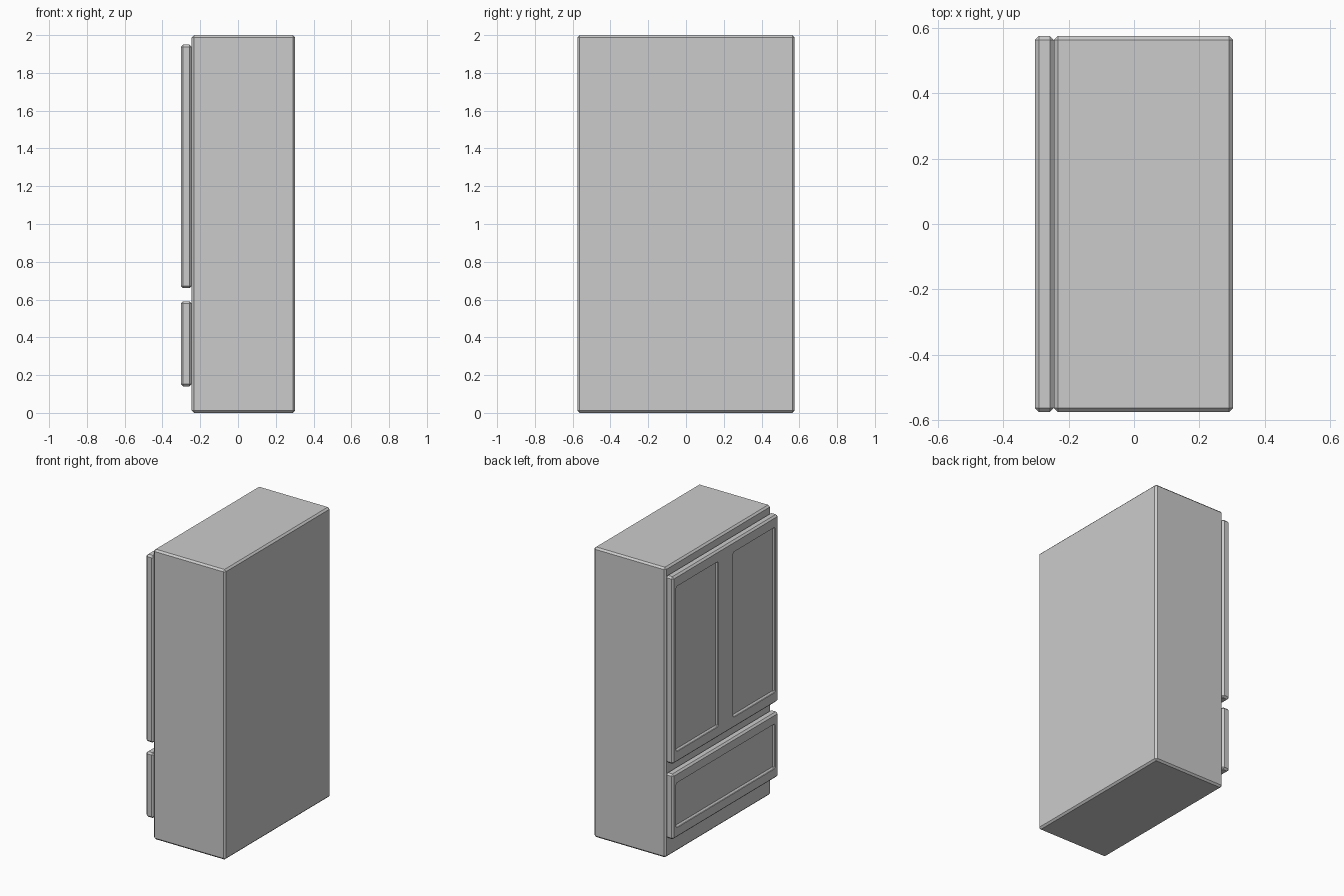
import bpy

# Remove the default object
default = bpy.data.objects.get("Cube")
if default:
    bpy.data.objects.remove(default, do_unlink=True)

# Single painted finish
grey = bpy.data.materials.new("light_grey")
grey.use_nodes = True
COLOUR = (0.6, 0.6, 0.6, 1)
grey.diffuse_color = COLOUR
grey.node_tree.nodes["Principled BSDF"].inputs["Base Color"].default_value = COLOUR

EDGE = 0.012          # chamfer on outer edges
HALF_WIDTH = 0.575    # half the cabinet width along y
BACK, SEAM, FACE = 0.303, -0.245, -0.303
RECESS = 0.016        # depth of the sunk panels


def apply(obj, modifier):
    bpy.context.view_layer.objects.active = obj
    bpy.ops.object.modifier_apply(modifier=modifier.name)


def chamfered_box(name, xs, ys, zs, width):
    """Box between the given limits with chamfered edges."""
    limits = (xs, ys, zs)
    bpy.ops.mesh.primitive_cube_add(size=1, location=[sum(l) / 2 for l in limits])
    obj = bpy.context.object
    obj.name = name
    obj.scale = [max(l) - min(l) for l in limits]
    bpy.ops.object.transform_apply(location=False, rotation=False, scale=True)
    obj.data.materials.append(grey)
    bevel = obj.modifiers.new("chamfer", "BEVEL")
    bevel.width = width
    bevel.segments = 1
    apply(obj, bevel)
    return obj


def sink_panel(slab, ys, zs):
    """Cut a shallow panel with sloped borders into the slab's face."""
    cutter = chamfered_box("panel_cutter", (FACE - 0.05, FACE + RECESS), ys, zs, 0.01)
    cutter.hide_render = True
    cut = slab.modifiers.new("panel", "BOOLEAN")
    cut.operation = "DIFFERENCE"
    cut.solver = "EXACT"
    cut.object = cutter
    apply(slab, cut)
    bpy.data.objects.remove(cutter, do_unlink=True)


# Cabinet body
chamfered_box("cabinet_body", (SEAM, BACK), (-HALF_WIDTH, HALF_WIDTH), (0, 2), EDGE)

# Upper door slab with two tall panels
doors = chamfered_box("upper_doors", (FACE, SEAM), (-HALF_WIDTH, HALF_WIDTH),
                      (0.66, 1.95), EDGE)
for side in (-1, 1):
    sink_panel(doors, sorted((side * 0.08, side * 0.54)), (0.735, 1.875))

# Lower drawer slab with one wide panel
drawer = chamfered_box("lower_drawer", (FACE, SEAM), (-HALF_WIDTH, HALF_WIDTH),
                       (0.14, 0.59), EDGE)
sink_panel(drawer, (-0.54, 0.54), (0.21, 0.52))
